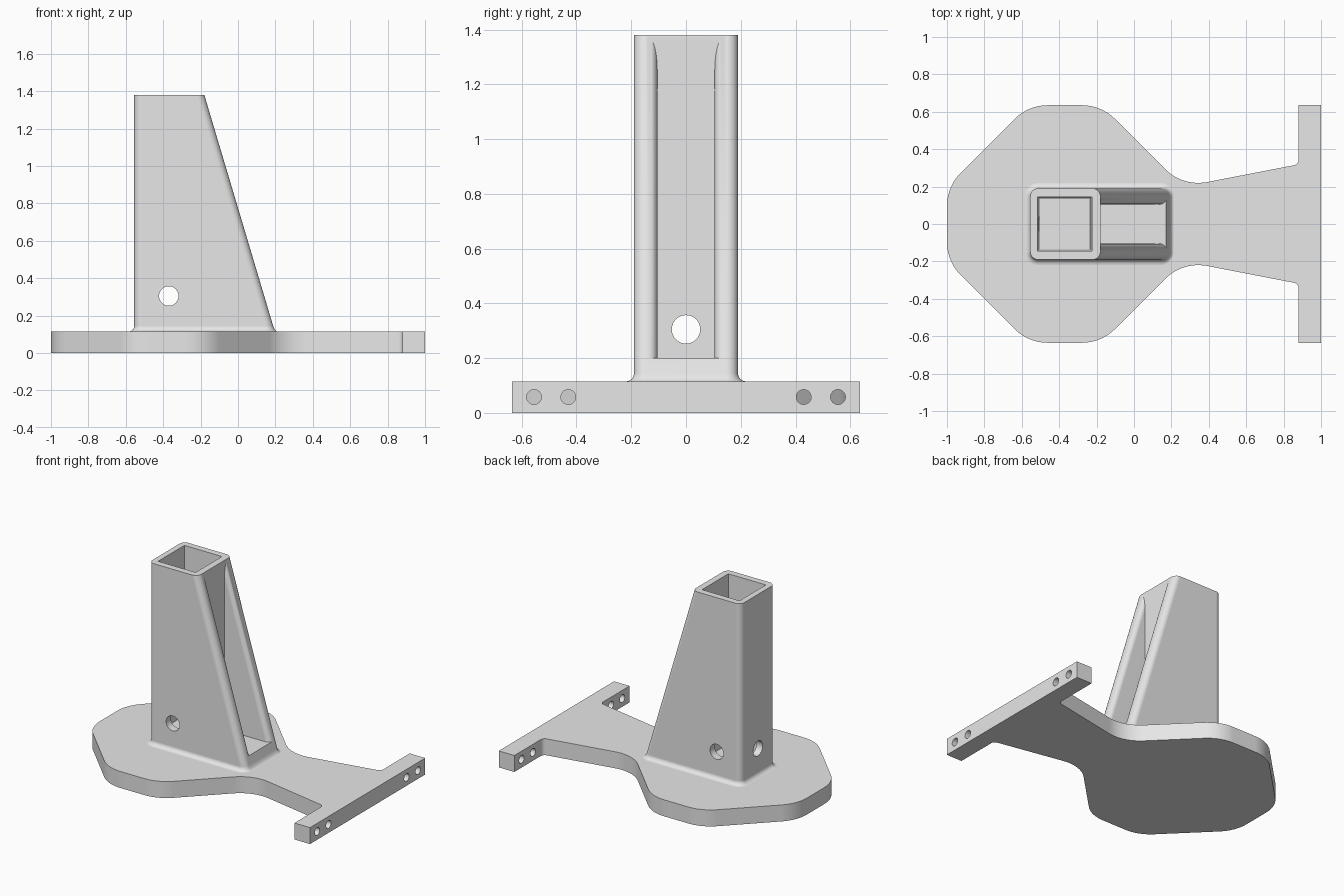
import bpy, bmesh, math
from mathutils import Vector, Matrix

if "Cube" in bpy.data.objects:
    bpy.data.objects.remove(bpy.data.objects["Cube"])

grey = bpy.data.materials.new("plain grey")
grey.use_nodes = True
GREY = (0.8, 0.8, 0.8, 1)
grey.diffuse_color = GREY
grey.node_tree.nodes["Principled BSDF"].inputs["Base Color"].default_value = GREY

THICK, TOP = 0.115, 1.38
BACK, HALF = -0.555, 0.19
SLOPE = 0.298


def slope_x(z):
    return -0.18 + (TOP - z) * SLOPE


def make(name, bm):
    bmesh.ops.recalc_face_normals(bm, faces=bm.faces)
    mesh = bpy.data.meshes.new(name)
    bm.to_mesh(mesh)
    bm.free()
    mesh.materials.append(grey)
    ob = bpy.data.objects.new(name, mesh)
    bpy.context.collection.objects.link(ob)
    return ob


def loft(rings):
    """Closed solid through rings of equal point count."""
    bm = bmesh.new()
    loops = [[bm.verts.new(p) for p in ring] for ring in rings]
    n = len(loops[0])
    for a, b in zip(loops, loops[1:]):
        for i in range(n):
            bm.faces.new((a[i], a[(i + 1) % n], b[(i + 1) % n], b[i]))
    bm.faces.new(loops[0][::-1])
    bm.faces.new(loops[-1])
    return bm


def rounded(corners, steps=10):
    """Polygon of (x, y, radius) corners with arcs put in."""
    out = []
    for i, (x, y, r) in enumerate(corners):
        p = Vector((x, y))
        if r == 0:
            out.append(p)
            continue
        a = (Vector(corners[i - 1][:2]) - p).normalized()
        b = (Vector(corners[(i + 1) % len(corners)][:2]) - p).normalized()
        half = a.angle(b) / 2
        centre = p + (a + b).normalized() * r / math.sin(half)
        start = p + a * r / math.tan(half) - centre
        end = p + b * r / math.tan(half) - centre
        turn = start.angle_signed(end)
        for k in range(steps + 1):
            out.append(centre + Matrix.Rotation(-turn * k / steps, 2) @ start)
    return out


def rectangle(x0, x1, half, r, z):
    pts = rounded([(x0, -half, r), (x1, -half, r), (x1, half, r), (x0, half, r)], 8)
    return [(p.x, p.y, z) for p in pts]


def cylinder(axis, centre, radius, length):
    bm = bmesh.new()
    turn = Matrix.Rotation(math.pi / 2, 4, "Y" if axis == "X" else "X")
    bmesh.ops.create_cone(bm, cap_ends=True, segments=40, radius1=radius, radius2=radius,
                          depth=length, matrix=Matrix.Translation(centre) @ turn)
    return make("hole_cutter", bm)


def cut(target, cutters):
    bpy.ops.object.select_all(action="DESELECT")
    bpy.context.view_layer.objects.active = target
    target.select_set(True)
    for c in cutters:
        c.hide_render = True
        mod = target.modifiers.new("cut", "BOOLEAN")
        mod.operation, mod.solver, mod.object = "DIFFERENCE", "EXACT", c
        bpy.ops.object.modifier_apply(modifier=mod.name)
        bpy.data.objects.remove(c)
    bpy.ops.object.shade_smooth_by_angle(angle=math.radians(25))
    target.modifiers.new("normals", "WEIGHTED_NORMAL").keep_sharp = True


# Base plate: rounded hub, waisted neck and cross bar in one outline
side = [(-1, 0.2, 0.25), (-0.565, 0.635, 0.25), (-0.175, 0.635, 0.25), (0.261, 0.199, 0.25),
        (0.88, 0.319, 0.03), (0.88, 0.635, 0), (1, 0.635, 0)]
outline = rounded(side + [(x, -y, r) for x, y, r in reversed(side)])
base = make("base_plate", loft([[(p.x, p.y, z) for p in outline] for z in (0, THICK)]))
cut(base, [cylinder("X", (0.94, s * y, 0.058), 0.027, 0.2) for s in (-1, 1) for y in (0.43, 0.555)])

# Tower: tapered post with a flared foot
FLARE = 0.03
sections = [(THICK - 0.03, FLARE)]
for k in range(7):
    t = math.pi / 2 * k / 6
    sections.append((THICK + FLARE * (1 - math.cos(t)), FLARE * (1 - math.sin(t))))
sections.append((TOP, 0))
tower = make("tower", loft([rectangle(BACK - o, slope_x(z) + o / 2, HALF + o, 0.042 + o, z)
                            for z, o in sections]))

# Square socket, slightly tapered
socket = make("socket_cutter", loft([
    [(-0.37 + h * sx, h * sy, z) for sx, sy in ((-1, -1), (1, -1), (1, 1), (-1, 1))]
    for z, h in ((0.2, 0.136), (TOP, 0.145), (TOP + 0.1, 0.145))]))

# Channel in the sloping face, with rounded lips
R, WIDE = 0.035, 0.105
lip = [(-0.2, WIDE + R)]
for k in range(9):
    t = math.pi / 2 * k / 8
    lip.append((R * (1 - math.cos(t)), WIDE + R * (1 - math.sin(t))))
lip.append((0.7, WIDE))
section = lip + [(d, -w) for d, w in reversed(lip)]
bm = loft([[(slope_x(z) - d, w, z) for d, w in section] for z in (-0.3, 2)])
for point, normal in (((-0.178, 0, 0), (-1, 0, 0)), ((0, 0, 0.2), (0, 0, -1))):
    bmesh.ops.bisect_plane(bm, geom=bm.verts[:] + bm.edges[:] + bm.faces[:],
                           plane_co=point, plane_no=normal, clear_outer=True)
    bmesh.ops.holes_fill(bm, edges=[e for e in bm.edges if e.is_boundary])
channel = make("channel_cutter", bm)

# Cross pin holes
pins = [cylinder("Y", (-0.37, 0, 0.305), 0.052, 1), cylinder("X", (-0.37, 0, 0.305), 0.052, 0.6)]
cut(tower, [socket, channel] + pins)
